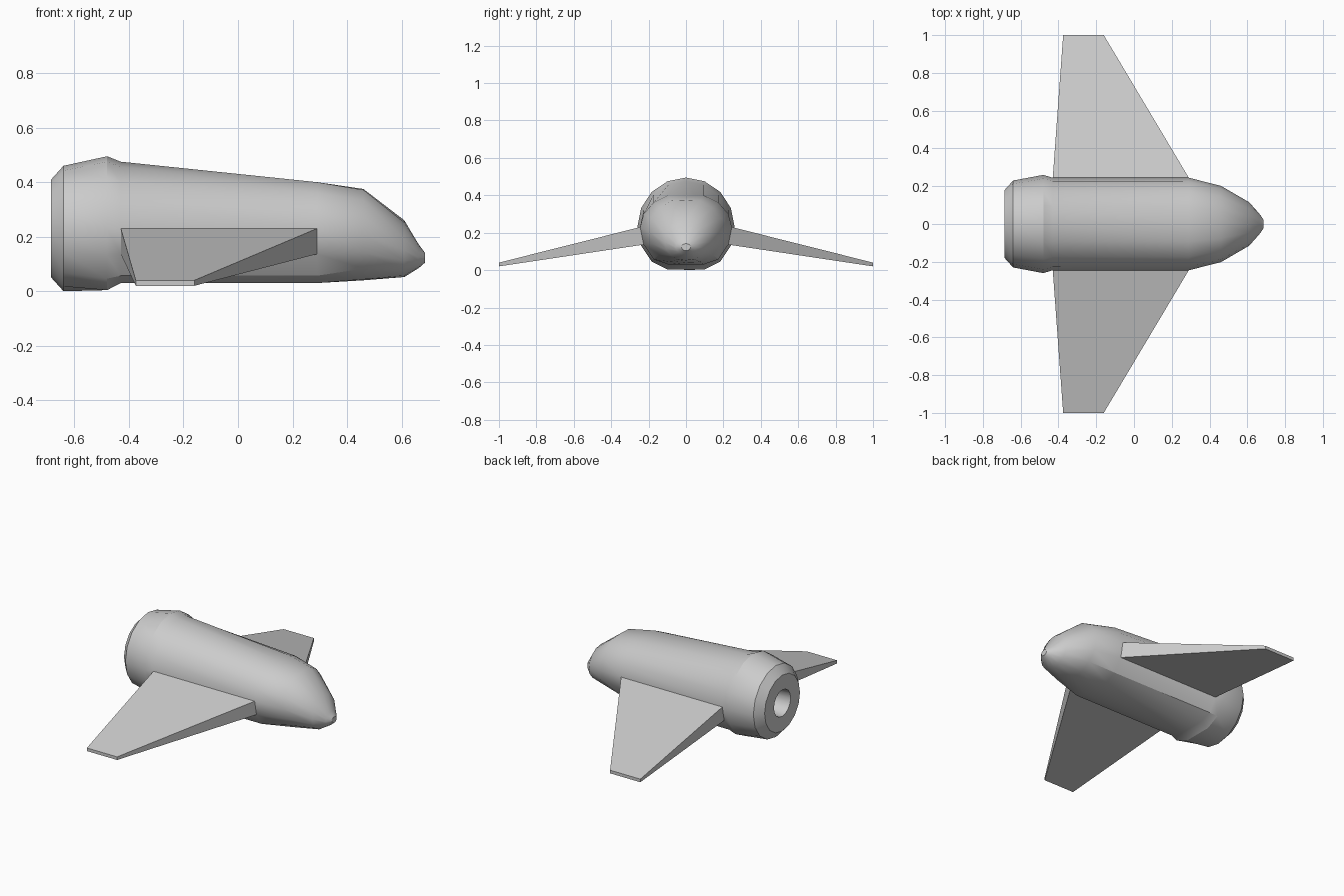
import bpy, bmesh
from math import sin, cos, tau

if "Cube" in bpy.data.objects:
    bpy.data.objects.remove(bpy.data.objects["Cube"])

SIDES = 16
# Sections: x, half width, centre z, height above, height below, lowest z, highest z
SECTIONS = [
    (-0.57, 0.075, 0.23, 0.075, 0.075, 0, 1),        # bottom of exhaust recess
    (-0.685, 0.085, 0.23, 0.085, 0.085, 0, 1),       # exhaust rim
    (-0.685, 0.18, 0.23, 0.18, 0.18, 0.05, 1),       # rear face
    (-0.64, 0.23, 0.23, 0.23, 0.23, 0.0, 1),         # tail collar
    (-0.48, 0.26, 0.23, 0.265, 0.26, 0.004, 1),
    (-0.43, 0.245, 0.23, 0.245, 0.245, 0.03, 1),     # wing trailing edge
    (0.29, 0.245, 0.23, 0.185, 0.245, 0.03, 0.40),   # wing leading edge
    (0.46, 0.202, 0.21, 0.175, 0.18, 0.04, 0.375),   # nose
    (0.61, 0.115, 0.15, 0.11, 0.10, 0.052, 1),
    (0.663, 0.055, 0.125, 0.046, 0.04, 0, 1),
    (0.685, 0.024, 0.122, 0.02, 0.018, 0, 1),
]
WING_REAR = 5   # index of the section where the wing root starts


def add_ring(bm, x, w, zc, up, down, lo, hi):
    ring = []
    for k in range(SIDES):
        c, s = cos(tau * k / SIDES), sin(tau * k / SIDES)
        z = zc + s * (up if s > 0 else down)
        ring.append(bm.verts.new((x, w * c, min(max(z, lo), hi))))
    return ring


# Fuselage lofted through the sections
bm = bmesh.new()
rings = [add_ring(bm, *s) for s in SECTIONS]
wing_roots = []
for i, (a, b) in enumerate(zip(rings, rings[1:])):
    for k in range(SIDES):
        n = (k + 1) % SIDES
        f = bm.faces.new((a[k], a[n], b[n], b[k]))
        if i == WING_REAR and k in (SIDES // 2, SIDES - 1):
            wing_roots.append(f)
bm.faces.new(rings[0])
bm.faces.new(rings[-1])
bmesh.ops.recalc_face_normals(bm, faces=bm.faces[:])

# Wings extruded from the side panels, tapering and drooping to the tips
for root in wing_roots:
    tip = bmesh.ops.extrude_discrete_faces(bm, faces=[root])["faces"][0]
    for v in tip.verts:
        v.co = (-0.375 if v.co.x < 0 else -0.16,
                1.0 if v.co.y > 0 else -1.0,
                0.04 if v.co.z > 0.2 else 0.02)

mesh = bpy.data.meshes.new("winged_fuselage")
bm.to_mesh(mesh)
bm.free()
body = bpy.data.objects.new("winged_fuselage", mesh)
bpy.context.collection.objects.link(body)
bpy.context.view_layer.objects.active = body
body.select_set(True)
bpy.ops.object.shade_smooth_by_angle(angle=0.52)
